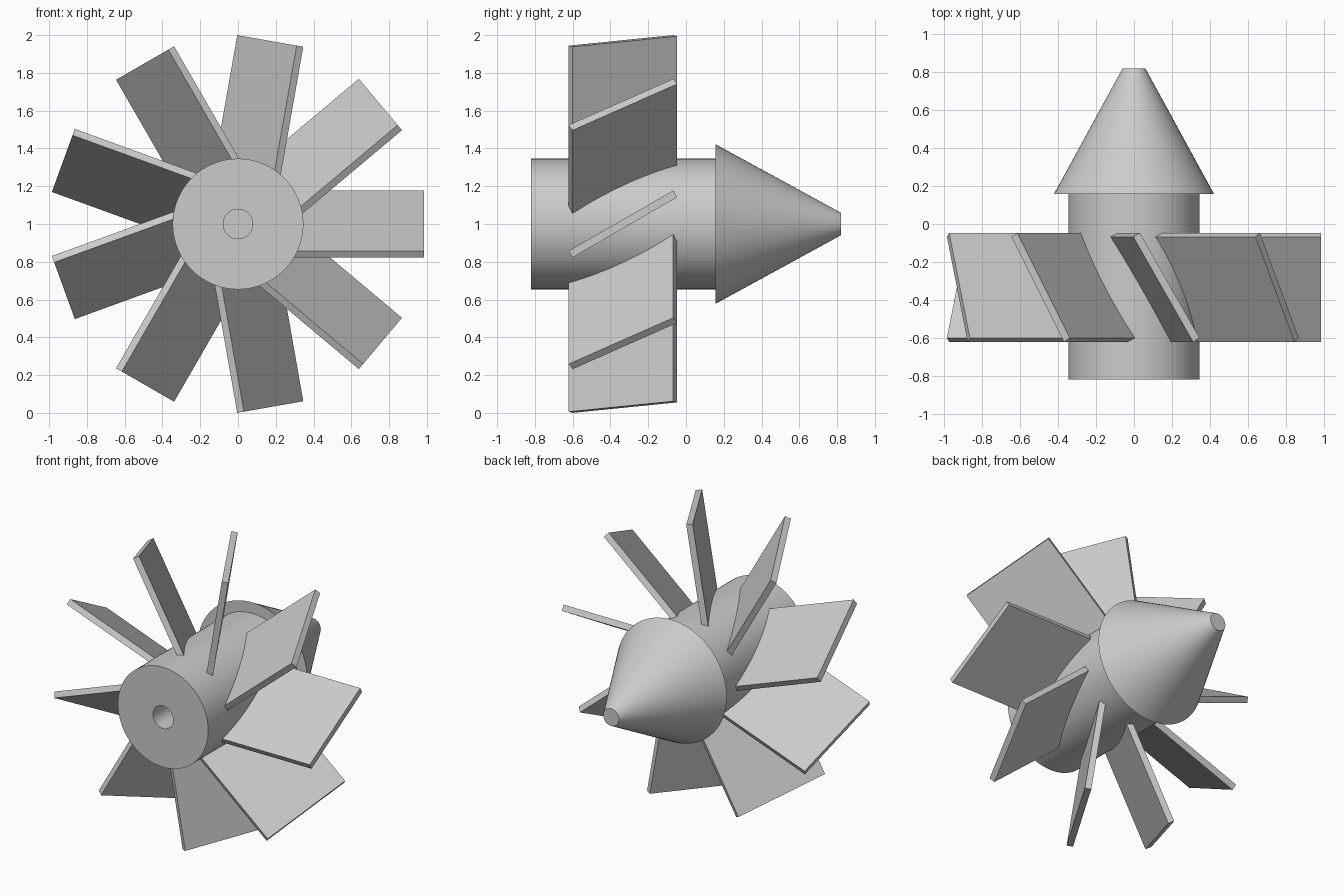
import bpy, bmesh
from math import radians, pi
from mathutils import Matrix, Vector

if "Cube" in bpy.data.objects:
    bpy.data.objects.remove(bpy.data.objects["Cube"])

CENTRE = Vector((0, 0, 1.0))   # rotor axis runs along y at this height
BLADES = 9


def make_object(name, bm):
    bmesh.ops.recalc_face_normals(bm, faces=bm.faces)
    mesh = bpy.data.meshes.new(name)
    bm.to_mesh(mesh)
    bm.free()
    ob = bpy.data.objects.new(name, mesh)
    bpy.context.collection.objects.link(ob)
    return ob


def lathe(name, profile, steps=96):
    """Turn a (radius, y) profile around the rotor axis."""
    bm = bmesh.new()
    verts = [bm.verts.new((r, y, 0)) for r, y in profile]
    edges = [bm.edges.new(p) for p in zip(verts, verts[1:])]
    bmesh.ops.spin(bm, geom=verts + edges, cent=(0, 0, 0), axis=(0, 1, 0),
                   angle=2 * pi, steps=steps, use_duplicate=False)
    bmesh.ops.remove_doubles(bm, verts=bm.verts, dist=1e-4)
    bm.transform(Matrix.Translation(CENTRE))
    ob = make_object(name, bm)
    bpy.ops.object.select_all(action='DESELECT')
    ob.select_set(True)
    bpy.context.view_layer.objects.active = ob
    bpy.ops.object.shade_smooth_by_angle(angle=radians(30))
    return ob


# Hub with a blind shaft bore in its front face
lathe("hub", [(0, 0.157), (0.346, 0.157), (0.346, -0.82),
              (0.078, -0.82), (0.078, 0.14), (0, 0.14)])

# Truncated nose cone overhanging the hub
lathe("nose_cone", [(0, 0.157), (0.422, 0.157), (0.06, 0.82), (0, 0.82)])

# Flat blades pitched 30 degrees, rooted inside the hub
inner, outer = 0.22, 0.984
for i in range(BLADES):
    bm = bmesh.new()
    bmesh.ops.create_cube(bm, size=1)
    bm.transform(Matrix.Translation(CENTRE)
                 @ Matrix.Rotation(-2 * pi * i / BLADES, 4, 'Y')
                 @ Matrix.Translation(((inner + outer) / 2, -0.334, 0))
                 @ Matrix.Rotation(radians(30), 4, 'X')
                 @ Matrix.Diagonal((outer - inner, 0.639, 0.041, 1)))
    make_object(f"blade_{i + 1}", bm)
